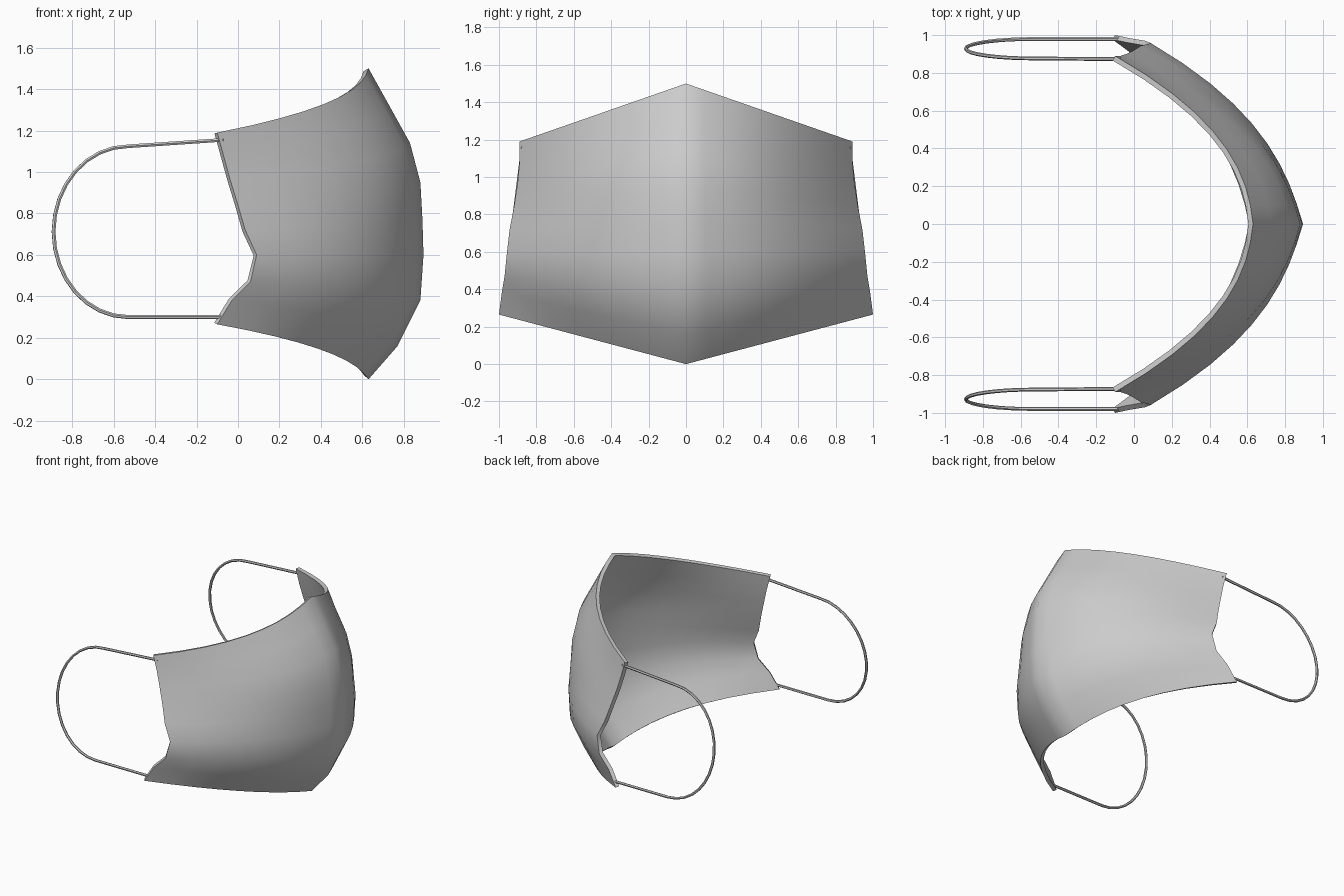
import bpy, bmesh, math

if "Cube" in bpy.data.objects:
    bpy.data.objects.remove(bpy.data.objects["Cube"])

# Rows of the mask, top to bottom:
# centre x, centre z, side x, side y, side z, linear share of bend, bend power
ROWS = [
    (0.63, 1.50, -0.10, 0.890, 1.19, 0.12, 2.3),
    (0.73, 1.32, -0.07, 0.890, 1.08, 0.16, 2.3),
    (0.83, 1.14, -0.04, 0.900, 0.97, 0.22, 2.4),
    (0.88, 0.95, 0.00, 0.920, 0.84, 0.28, 2.5),
    (0.89, 0.77, 0.035, 0.943, 0.72, 0.33, 2.6),
    (0.895, 0.60, 0.09, 0.957, 0.60, 0.35, 2.6),
    (0.88, 0.38, 0.06, 0.970, 0.47, 0.34, 2.6),
    (0.77, 0.16, -0.03, 0.985, 0.38, 0.30, 2.5),
    (0.63, 0.00, -0.10, 1.000, 0.265, 0.25, 2.3),
]
HALF = 9


def finish(obj, angle):
    bpy.ops.object.select_all(action='DESELECT')
    obj.select_set(True)
    bpy.context.view_layer.objects.active = obj
    bpy.ops.object.shade_smooth_by_angle(angle=math.radians(angle))


def make_mask():
    bm = bmesh.new()
    grid = []
    for xc, zc, xe, ye, ze, a, p in ROWS:
        row = []
        for i in range(-HALF, HALF + 1):
            s = abs(i) / HALF
            f = a * s + (1 - a) * s ** p
            row.append(bm.verts.new((xc + (xe - xc) * f,
                                     ye * i / HALF,
                                     zc + (ze - zc) * s)))
        grid.append(row)
    for r0, r1 in zip(grid, grid[1:]):
        for i in range(2 * HALF):
            bm.faces.new((r0[i], r1[i], r1[i + 1], r0[i + 1]))
    bm.normal_update()
    mesh = bpy.data.meshes.new("mask_body")
    bm.to_mesh(mesh)
    bm.free()
    obj = bpy.data.objects.new("mask_body", mesh)
    bpy.context.collection.objects.link(obj)
    # fabric thickness, added towards the face
    solid = obj.modifiers.new("thickness", 'SOLIDIFY')
    solid.thickness = 0.028
    solid.offset = -1
    bpy.context.view_layer.objects.active = obj
    obj.select_set(True)
    bpy.ops.object.modifier_apply(modifier=solid.name)
    finish(obj, 45)


def make_strap(name, side):
    # straight runs joined by a half ellipse, leaning outward at the bottom
    pts = [(-0.07, 1.155)]
    for k in range(17):
        t = math.pi / 2 + math.pi * k / 16
        pts.append((-0.53 + 0.36 * math.cos(t), 0.712 + 0.412 * math.sin(t)))
    pts.append((-0.07, 0.30))
    curve = bpy.data.curves.new(name, 'CURVE')
    curve.dimensions = '3D'
    curve.bevel_depth = 0.01
    curve.bevel_resolution = 1
    curve.use_fill_caps = True
    spline = curve.splines.new('POLY')
    spline.points.add(len(pts) - 1)
    for pt, (x, z) in zip(spline.points, pts):
        pt.co = (x, side * (0.928 - 0.125 * (z - 0.712)), z, 1)
    obj = bpy.data.objects.new(name, curve)
    bpy.context.collection.objects.link(obj)
    bpy.ops.object.select_all(action='DESELECT')
    obj.select_set(True)
    bpy.context.view_layer.objects.active = obj
    bpy.ops.object.convert(target='MESH')
    finish(bpy.context.view_layer.objects.active, 50)


make_mask()
make_strap("ear_loop_front", -1)
make_strap("ear_loop_back", 1)
